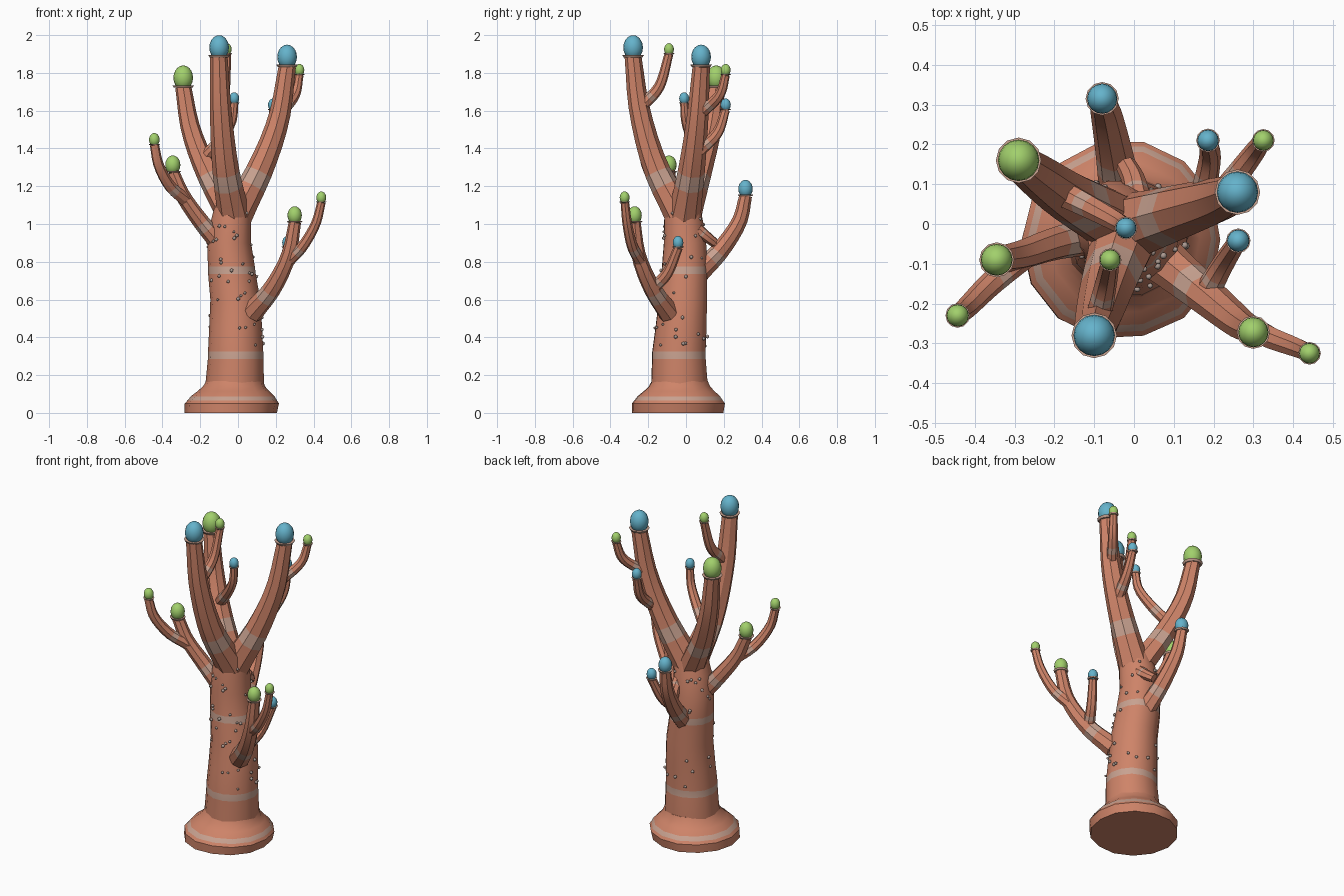
import bpy, bmesh, math, random
from mathutils import Vector, Matrix

random.seed(4)
cube = bpy.data.objects.get("Cube")
if cube:
    bpy.data.objects.remove(cube)


def material(name, rgb):
    m = bpy.data.materials.new(name)
    m.use_nodes = True
    m.diffuse_color = (*rgb, 1)
    m.node_tree.nodes["Principled BSDF"].inputs["Base Color"].default_value = (*rgb, 1)
    return m


CORAL = material("coral", (0.62, 0.23, 0.14))
BAND = material("pale band", (0.58, 0.36, 0.28))
BLUE = material("blue", (0.13, 0.45, 0.60))
GREEN = material("green", (0.36, 0.63, 0.15))
GREY = material("grey nodule", (0.42, 0.33, 0.29))


def finish(name, bm, mats, angle=30):
    bmesh.ops.recalc_face_normals(bm, faces=bm.faces)
    mesh = bpy.data.meshes.new(name)
    bm.to_mesh(mesh)
    bm.free()
    for m in mats:
        mesh.materials.append(m)
    ob = bpy.data.objects.new(name, mesh)
    bpy.context.collection.objects.link(ob)
    bpy.ops.object.select_all(action="DESELECT")
    ob.select_set(True)
    bpy.context.view_layer.objects.active = ob
    bpy.ops.object.shade_smooth_by_angle(angle=math.radians(angle))
    return ob


def loft(name, centres, radii, dirs, sides, bands, wobble=0.0, angle=30):
    """Skin a row of rings; segments listed in bands get the pale colour."""
    bm = bmesh.new()
    rings = []
    rot = Vector((0, 0, 1)).rotation_difference(dirs[0])
    bumps = [1 + random.uniform(-wobble, wobble) for _ in range(sides)]
    for i, (c, r, d) in enumerate(zip(centres, radii, dirs)):
        if i:
            rot = dirs[i - 1].rotation_difference(d) @ rot
        ring = []
        for k in range(sides):
            a = math.tau * k / sides
            p = Vector((math.cos(a), math.sin(a), 0)) * r * bumps[k]
            ring.append(bm.verts.new(c + rot @ p))
        rings.append(ring)
    for i in range(len(rings) - 1):
        for k in range(sides):
            n = (k + 1) % sides
            f = bm.faces.new((rings[i][k], rings[i][n], rings[i + 1][n], rings[i + 1][k]))
            f.material_index = int(i in bands)
    bm.faces.new(rings[0])
    bm.faces.new(rings[-1])
    return finish(name, bm, (CORAL, BAND), angle)


def spline(points, steps):
    """Evenly sampled smooth curve through the points."""
    pts = [Vector(p) for p in points]
    pts = [2 * pts[0] - pts[1]] + pts + [2 * pts[-1] - pts[-2]]
    n = len(pts) - 3
    out = []
    for s in range(steps + 1):
        u = s / steps * n
        i = min(int(u), n - 1)
        t = u - i
        a, b, c, d = pts[i:i + 4]
        out.append(0.5 * (2 * b + (c - a) * t + (2 * a - 5 * b + 4 * c - d) * t * t
                          + (3 * b - a - 3 * c + d) * t ** 3))
    return out


def branch(name, points, r0, r1, tip):
    steps = 10
    path = spline(points, steps)
    dirs = [(path[min(i + 1, steps)] - path[max(i - 1, 0)]).normalized() for i in range(steps + 1)]
    radii = [r0 + (r1 * 0.86 - r0) * (i / steps) ** 0.8 for i in range(steps + 1)]
    loft(name, path, radii, dirs, 8, (2,), 0.06)
    if not tip:
        return
    end = path[-1]
    # thin collar under the bud
    bm = bmesh.new()
    bmesh.ops.create_cone(bm, cap_ends=True, segments=12, radius1=r1 * 0.95, radius2=r1 * 1.1, depth=r1 * 0.24,
                          matrix=Matrix.Translation(end + Vector((0, 0, r1 * 0.05))))
    finish(name + "_collar", bm, (BAND,), 35)
    # egg-shaped bud
    bm = bmesh.new()
    place = Matrix.Translation(end + Vector((0, 0, r1 * 0.95))) @ Matrix.Diagonal((1, 1, 1.25, 1))
    bmesh.ops.create_uvsphere(bm, u_segments=16, v_segments=10, radius=r1, matrix=place)
    finish(name + "_bud", bm, (tip,), 60)


# Trunk: x, y, z, radius
TRUNK = [(-.015, -.035, .08, .155), (-.015, -.033, .15, .155), (-.01, -.036, .285, .147), (-.01, -.036, .325, .146),
         (-.01, -.025, .45, .14), (-.012, -.015, .6, .132), (-.03, -.008, .735, .126), (-.033, -.006, .775, .124),
         (-.045, -.004, .9, .116), (-.035, -.012, 1.02, .106), (-.03, -.015, 1.1, .09)]


def upright(name, rows, sides, bands, wobble, angle):
    return loft(name, [Vector(r[:3]) for r in rows], [r[3] for r in rows],
                [Vector((0, 0, 1))] * len(rows), sides, bands, wobble, angle)


upright("trunk", TRUNK, 14, (2, 6), 0.03, 40)

# Flared foot
FOOT = [(0, .245), (.05, .25), (.065, .238), (.088, .222), (.115, .19), (.14, .165), (.17, .15)]
upright("foot", [(-.037 + z * .12, -.043 + z * .06, z, r) for z, r in FOOT], 14, (2,), 0.015, 38)

# Top boughs
branch("front_bough", [(-.02, -.03, 1.05), (-.065, -.16, 1.3), (-.09, -.245, 1.6), (-.1, -.28, 1.885)], .085, .052, BLUE)
branch("left_bough", [(-.01, -.01, 1.05), (.12, .03, 1.3), (.215, .06, 1.56), (.26, .08, 1.835)], .085, .052, BLUE)
branch("right_bough", [(-.04, 0, 1.05), (-.165, .07, 1.28), (-.25, .13, 1.5), (-.29, .16, 1.725)], .08, .052, GREEN)

# Side boughs on the trunk
branch("back_bough", [(-.03, .06, .74), (-.05, .18, .86), (-.07, .28, 1.01), (-.08, .315, 1.15)], .058, .038, BLUE)
branch("right_side_bough", [(-.1, -.03, .9), (-.2, -.05, 1.02), (-.29, -.08, 1.15), (-.345, -.09, 1.275)], .05, .04, GREEN)
branch("left_side_bough", [(.07, -.09, .53), (.18, -.18, .66), (.265, -.25, .83), (.3, -.272, 1.01)], .06, .038, GREEN)

# Twigs growing off the boughs
branch("front_twig", [(-.09, -.23, 1.63), (-.07, -.14, 1.73), (-.06, -.09, 1.9)], .034, .026, GREEN)
branch("left_outer_twig", [(.22, .07, 1.58), (.3, .175, 1.68), (.325, .21, 1.79)], .034, .026, GREEN)
branch("left_inner_twig", [(.17, .06, 1.38), (.19, .165, 1.48), (.186, .21, 1.605)], .036, .027, BLUE)
branch("right_inner_twig", [(-.19, .08, 1.34), (-.1, .035, 1.44), (-.035, 0, 1.54), (-.02, -.01, 1.64)], .036, .026, BLUE)
branch("right_side_twig", [(-.28, -.08, 1.13), (-.36, -.15, 1.2), (-.42, -.21, 1.31), (-.443, -.23, 1.42)], .036, .028, GREEN)
branch("left_side_twig", [(.26, -.24, .8), (.34, -.285, .88), (.41, -.312, 1), (.441, -.325, 1.115)], .034, .026, GREEN)
branch("left_back_twig", [(.18, -.18, .66), (.225, -.1, .74), (.262, -.042, .875)], .036, .028, BLUE)
branch("back_stub", [(.01, .06, .97), (0, .11, .93), (-.02, .15, .9)], .035, .03, None)

# Nodules scattered over the trunk
bm = bmesh.new()
for _ in range(60):
    z = random.uniform(.35, 1.06)
    i = max(k for k in range(len(TRUNK) - 1) if TRUNK[k][2] <= z)
    low, high = Vector(TRUNK[i]), Vector(TRUNK[i + 1])
    x, y, z, r = low.lerp(high, (z - low.z) / (high.z - low.z))
    a = random.uniform(0, math.tau)
    spot = Vector((x + r * math.cos(a), y + r * math.sin(a), z))
    bmesh.ops.create_icosphere(bm, subdivisions=1, radius=random.uniform(.007, .011), matrix=Matrix.Translation(spot))
finish("trunk_nodules", bm, (GREY,), 60)
